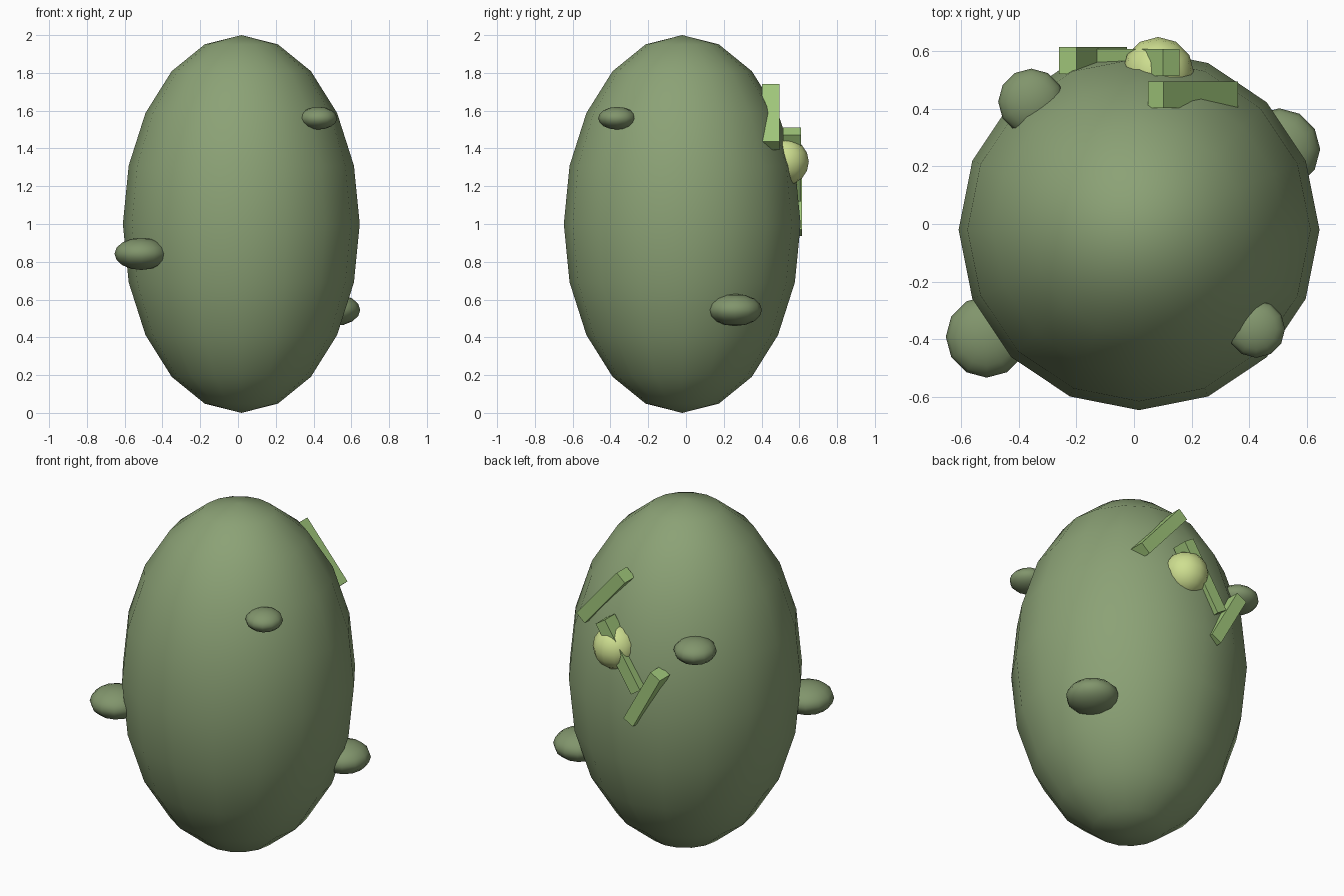
import bpy
import math

if "Cube" in bpy.data.objects:
    bpy.data.objects.remove(bpy.data.objects["Cube"])


def material(name, rgb):
    m = bpy.data.materials.new(name)
    m.diffuse_color = (*rgb, 1)
    m.use_nodes = True
    m.node_tree.nodes["Principled BSDF"].inputs["Base Color"].default_value = m.diffuse_color
    return m


skin = material("skin_green", (0.26, 0.36, 0.18))
bump_green = material("bump_green", (0.22, 0.30, 0.15))
leaf = material("bright_green", (0.36, 0.58, 0.20))
lime = material("pale_lime", (0.62, 0.74, 0.28))


def ellipsoid(name, loc, radii, segs, rings, mat):
    bpy.ops.mesh.primitive_uv_sphere_add(segments=segs, ring_count=rings, radius=1, location=loc)
    ob = bpy.context.object
    ob.name = name
    ob.scale = radii
    bpy.ops.object.shade_smooth()
    ob.data.materials.append(mat)


def bar(name, loc, length, tilt):
    bpy.ops.mesh.primitive_cube_add(size=1, location=loc, rotation=(0, math.radians(tilt), 0))
    ob = bpy.context.object
    ob.name = name
    ob.scale = (length, 0.093, 0.07)
    ob.data.materials.append(leaf)


# Tall rounded body
ellipsoid("body", (0.0175, -0.02, 1.0), (0.627, 0.627, 1.0), 16, 10, skin)

# Flattened bumps around the body: x, y, z, radius
bumps = [
    (0.425, -0.365, 1.56, 0.10),
    (-0.512, -0.392, 0.842, 0.142),
    (0.505, 0.26, 0.545, 0.142),
    (-0.357, 0.425, 1.385, 0.115),
]
for i, (x, y, z, r) in enumerate(bumps, 1):
    ellipsoid(f"bump_{i}", (x, y, z), (r, r, r * 0.6), 12, 8, bump_green)

# Round knob on the back
ellipsoid("knob", (0.084, 0.525, 1.33), (0.125, 0.125, 0.125), 12, 8, lime)

# Zigzag of tilted bars on the back
bar("upper_bar", (0.205, 0.449, 1.567), 0.40, 49.5)
bar("middle_bar", (0.015, 0.561, 1.315), 0.42, -57)
bar("lower_bar", (-0.143, 0.568, 1.112), 0.36, 61)
